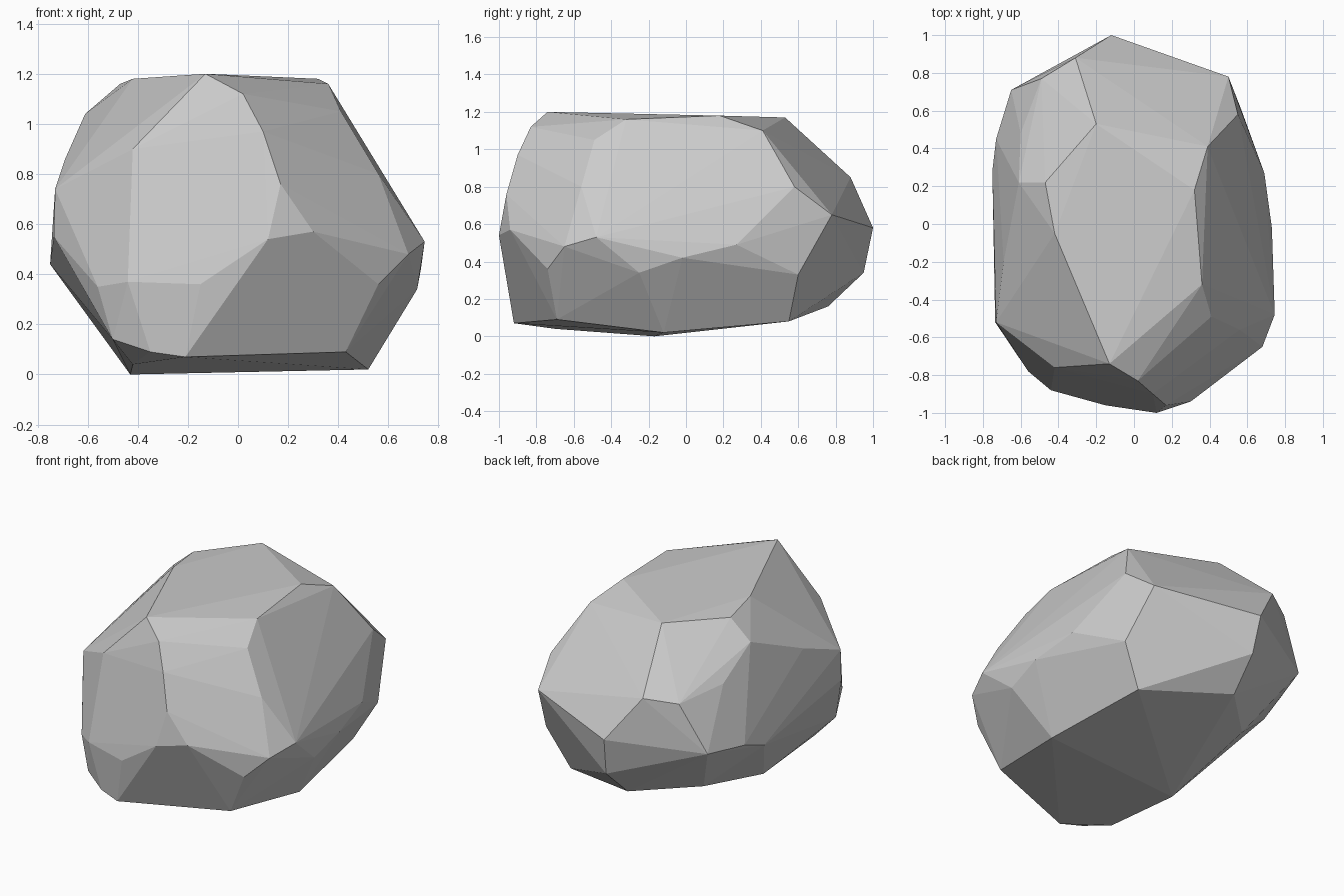
import bpy, bmesh, math

# Corner points of the chipped boulder, grouped by region
crown = [(-.13, -.74, 1.2), (.02, -.83, 1.12), (.36, -.32, 1.16), (.32, .18, 1.18),
         (.39, .41, 1.1), (-.2, .53, 1.17), (-.47, .22, 1.16), (-.42, -.05, 1.18),
         (-.61, .22, 1.04)]
front = [(.1, -.9, .97), (.17, -.96, .76), (.12, -1, .54), (.3, -.94, .57),
         (-.15, -.96, .36), (-.21, -.92, .07), (-.42, -.76, .9), (-.44, -.88, .37),
         (-.5, -.8, .14), (-.35, -.88, .09), (-.56, -.78, .35)]
right = [(.41, -.49, 1.05), (.56, -.56, .8), (.68, -.65, .48), (.745, -.48, .53),
         (.715, -.25, .34), (.73, -.02, .42), (.69, .27, .49),
         (.56, -.74, .36), (.57, .6, .33)]
back = [(.5, .78, .65), (.55, .58, .8), (-.12, 1, .58),
        (-.31, .88, .85), (-.49, .77, .82), (-.6, .48, .87), (-.1, .95, .34),
        (-.12, .76, .16)]
left = [(-.65, .71, .52), (-.73, .45, .5), (-.75, .28, .44), (-.69, -.2, .86),
        (-.73, -.52, .74), (-.735, -.52, .55)]
base = [(-.43, -.17, 0), (.52, -.12, .02), (.43, -.69, .09), (.43, .55, .08),
        (-.44, .45, .16), (-.42, -.7, .04)]

# Wrap a faceted skin round the corners
bm = bmesh.new()
for p in crown + front + right + back + left + base:
    bm.verts.new(p)
bmesh.ops.convex_hull(bm, input=bm.verts)
loose = [v for v in bm.verts if not v.link_faces]
bmesh.ops.delete(bm, geom=loose, context='VERTS')
# Merge nearly flat triangles into broad facets
bmesh.ops.dissolve_limit(bm, angle_limit=math.radians(2), verts=bm.verts, edges=bm.edges)
bmesh.ops.recalc_face_normals(bm, faces=bm.faces)

mesh = bpy.data.meshes.new("boulder")
bm.to_mesh(mesh)
bm.free()
bpy.context.collection.objects.link(bpy.data.objects.new("boulder", mesh))
